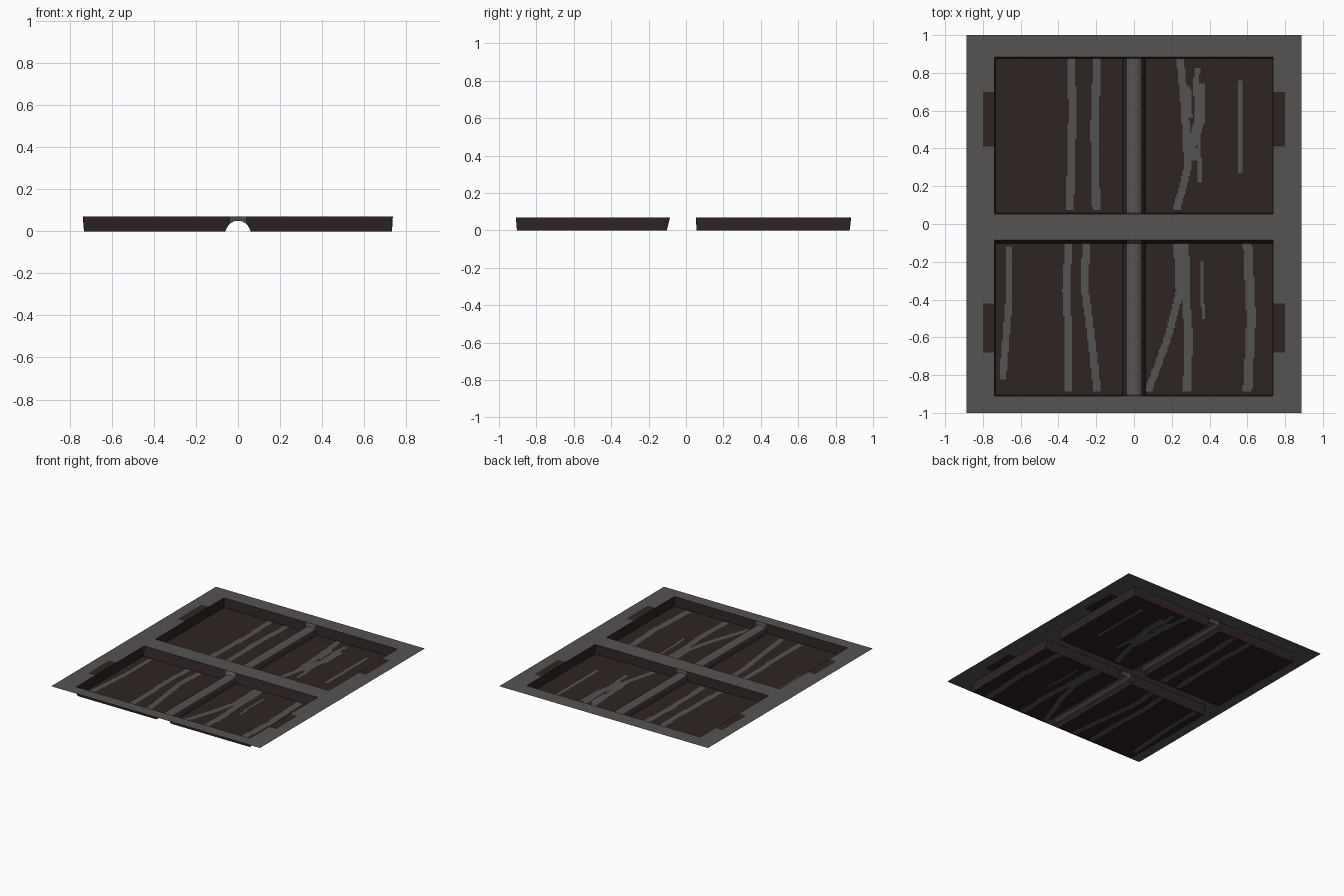
import bpy, bmesh

if "Cube" in bpy.data.objects:
    bpy.data.objects.remove(bpy.data.objects["Cube"])

TOP = 0.07


def material(name, rgb):
    m = bpy.data.materials.new(name)
    m.diffuse_color = (*rgb, 1)
    m.use_nodes = True
    m.node_tree.nodes["Principled BSDF"].inputs["Base Color"].default_value = m.diffuse_color
    return m


GREY = material("worn grey", (0.092, 0.088, 0.084))
BROWN = material("dark brown", (0.028, 0.0175, 0.0175))


def span(a, b, n):
    return [a + (b - a) * i / n for i in range(n + 1)]


def sheet(name, xs, ys, height, colour):
    """Grid sheet: height(i, j) per vertex, colour(x, y) per face (None = hole)."""
    bm = bmesh.new()
    v = [[bm.verts.new((x, y, height(i, j))) for j, y in enumerate(ys)]
         for i, x in enumerate(xs)]
    for i in range(len(xs) - 1):
        for j in range(len(ys) - 1):
            c = colour((xs[i] + xs[i + 1]) / 2, (ys[j] + ys[j + 1]) / 2)
            if c is not None:
                f = bm.faces.new((v[i][j], v[i + 1][j], v[i + 1][j + 1], v[i][j + 1]))
                f.material_index = c
    loose = [w for w in bm.verts if not w.link_faces]
    bmesh.ops.delete(bm, geom=loose, context='VERTS')
    me = bpy.data.meshes.new(name)
    bm.to_mesh(me)
    bm.free()
    me.materials.append(GREY)
    me.materials.append(BROWN)
    ob = bpy.data.objects.new(name, me)
    bpy.context.collection.objects.link(ob)
    return ob


# Streaks: (half width, path of (x, y) running along y)
STREAKS = [
    # front tray
    (.018, [(-.66, -.12), (-.66, -.4), (-.685, -.7), (-.695, -.83)]),
    (.020, [(-.345, -.1), (-.36, -.35), (-.345, -.6), (-.345, -.89)]),
    (.020, [(-.255, -.1), (-.26, -.35), (-.22, -.65), (-.195, -.89)]),
    (.040, [(.25, -.1), (.26, -.34)]),
    (.022, [(.27, -.34), (.29, -.6), (.28, -.89)]),
    (.020, [(.245, -.34), (.18, -.6), (.075, -.89)]),
    (.024, [(.60, -.1), (.62, -.5), (.60, -.89)]),
    (.008, [(.36, -.2), (.365, -.5)]),
    # back tray
    (.021, [(-.335, .87), (-.325, .6), (-.34, .07)]),
    (.021, [(-.195, .87), (-.21, .5), (-.2, .07)]),
    (.020, [(.245, .87), (.27, .6), (.285, .3), (.225, .07)]),
    (.025, [(.275, .72), (.285, .56)]),
    (.015, [(.335, .83), (.325, .68)]),
    (.028, [(.35, .75), (.35, .55), (.30, .40)]),
    (.025, [(.31, .40), (.31, .33)]),
    (.010, [(.34, .55), (.35, .22)]),
    (.012, [(.56, .76), (.565, .27)]),
]


def in_streak(x, y):
    for w, path in STREAKS:
        for (xa, ya), (xb, yb) in zip(path, path[1:]):
            if min(ya, yb) <= y <= max(ya, yb):
                if abs(x - xa - (xb - xa) * (y - ya) / (yb - ya)) < w:
                    return True
    return False


# Sunken trays, each with a rounded spine down the middle
SPINE = [(.06, 0), (.052, .02), (.038, .036), (.02, .047), (0, .05)]
half = [(x, 0) for x in span(.732, .067, 84)] + SPINE
profile = [(-.738, TOP)] + [(-x, z) for x, z in half] \
    + [(x, z) for x, z in reversed(half[:-1])] + [(.736, TOP)]


def tray(name, top0, floor0, floor1, top1):
    xs = [p[0] for p in profile]
    ys = [top0] + span(floor0, floor1, 50) + [top1]

    def height(i, j):
        return TOP if j in (0, len(ys) - 1) else profile[i][1]

    def colour(x, y):
        return 0 if abs(x) < .038 or in_streak(x, y) else 1

    sheet(name, xs, ys, height, colour)


tray("front_tray", -.91, -.904, -.103, -.085)
tray("back_tray", .052, .057, .875, .883)


# Flat rim with two openings and brown side tabs
def rim_colour(x, y):
    in_tray_rows = -.91 < y < -.085 or .052 < y < .883
    if abs(x) < .736 and in_tray_rows:
        return None
    tab_row = -.68 < y < -.42 or .41 < y < .70
    return 1 if .736 < abs(x) < .80 and tab_row else 0


sheet("rim_plate", [-.887, -.80, -.738, .736, .80, .887],
      [-1, -.91, -.68, -.42, -.085, .052, .41, .70, .883, 1],
      lambda i, j: TOP, rim_colour)
